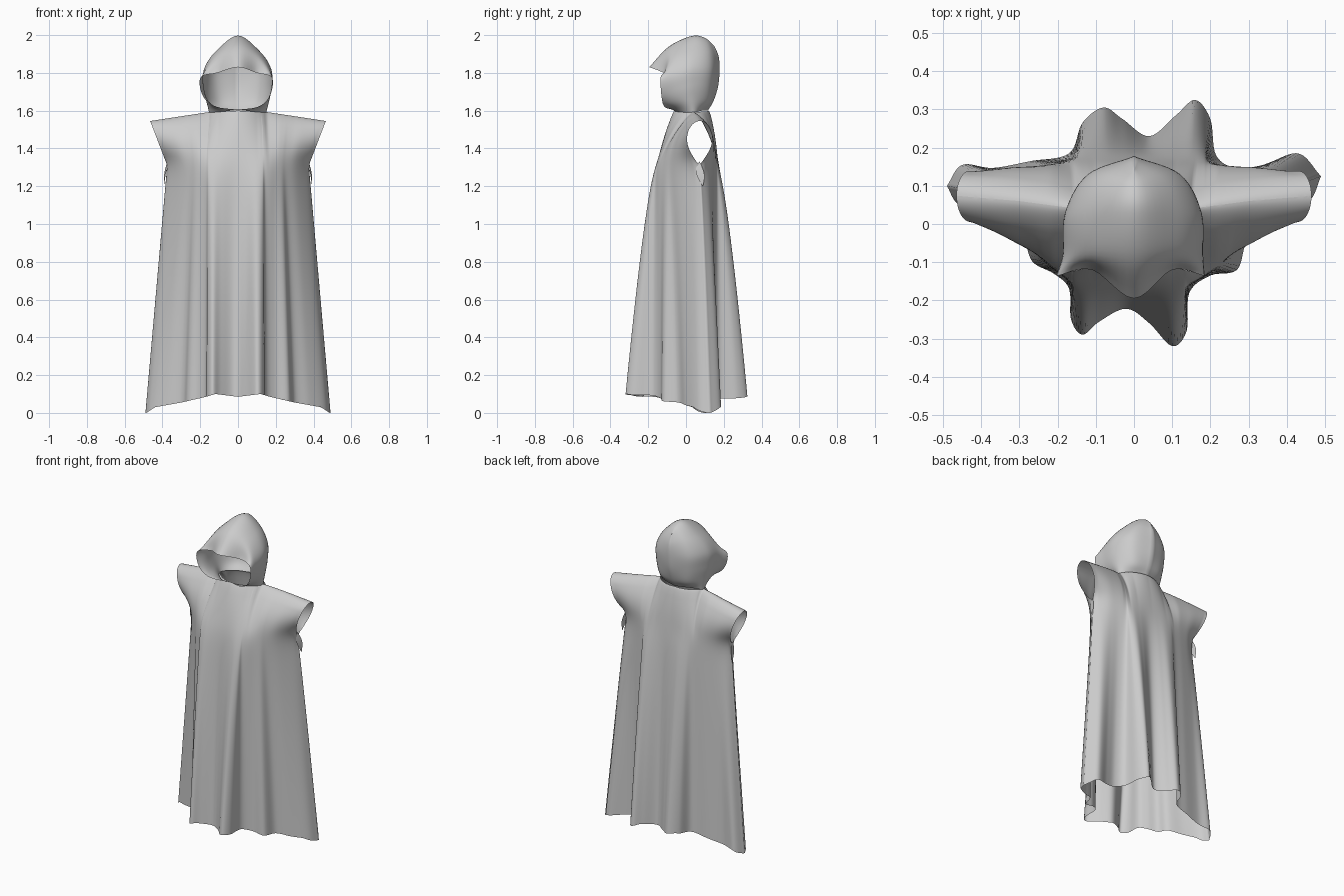
import bpy, bmesh, math
from mathutils import Vector

if "Cube" in bpy.data.objects:
    bpy.data.objects.remove(bpy.data.objects["Cube"])


def interp(x, xs, ys):
    for i in range(len(xs) - 1):
        if x <= xs[i + 1]:
            t = max(0, (x - xs[i]) / (xs[i + 1] - xs[i]))
            return ys[i] + (ys[i + 1] - ys[i]) * t
    return ys[-1]


def spline(pts, n):
    """Open Catmull-Rom curve through pts, sampled at n + 1 points."""
    p = [Vector(q) for q in pts]
    p = [p[0] * 2 - p[1]] + p + [p[-1] * 2 - p[-2]]
    segs, out = len(pts) - 1, []
    for k in range(n + 1):
        f = k / n * segs
        i = min(int(f), segs - 1)
        t = f - i
        a, b, c, d = p[i:i + 4]
        out.append(0.5 * (2 * b + (c - a) * t + (2 * a - 5 * b + 4 * c - d) * t * t
                          + (3 * b - a - 3 * c + d) * t ** 3))
    return out


def relax(row, passes=6):
    for _ in range(passes):
        row = [row[0]] + [(row[i - 1] + 2 * row[i] + row[i + 1]) / 4
                          for i in range(1, len(row) - 1)] + [row[-1]]
    return row


def cloth(name, grids):
    """One smooth mesh from grids of points, welded where they meet."""
    bm = bmesh.new()
    for g in grids:
        v = [[bm.verts.new(p) for p in row] for row in g]
        for r in range(len(v) - 1):
            for c in range(len(v[0]) - 1):
                bm.faces.new((v[r][c], v[r][c + 1], v[r + 1][c + 1], v[r + 1][c]))
    bmesh.ops.remove_doubles(bm, verts=bm.verts, dist=0.0005)
    bmesh.ops.dissolve_degenerate(bm, edges=bm.edges, dist=0.0001)
    bmesh.ops.recalc_face_normals(bm, faces=bm.faces)
    for f in bm.faces:
        f.smooth = True
    me = bpy.data.meshes.new(name)
    bm.to_mesh(me)
    bm.free()
    ob = bpy.data.objects.new(name, me)
    bpy.context.collection.objects.link(ob)
    return ob


# Wavy hem outlines, from the left tip to the right tip
hem_front = [(-.49, .10), (-.46, .05), (-.38, .0), (-.295, -.04), (-.265, -.10), (-.21, -.13),
             (-.17, -.17), (-.165, -.25), (-.135, -.29), (-.09, -.255), (-.02, -.222),
             (.04, -.26), (.10, -.32), (.138, -.28), (.145, -.18), (.20, -.135), (.27, -.12),
             (.30, -.04), (.38, .0), (.46, .06), (.49, .125)]
hem_back = [(-.49, .10), (-.45, .155), (-.37, .147), (-.27, .165), (-.17, .185), (-.135, .265),
            (-.08, .305), (-.03, .275), (.04, .23), (.11, .285), (.16, .325), (.20, .275),
            (.215, .18), (.27, .145), (.34, .155), (.43, .185), (.49, .125)]


def panel(hem, side):
    """Front (side=-1) or back (side=1) sheet: skirt, chest, shoulder and half sleeve."""
    base, chest, top = [], [], []
    for p in spline(hem, 120):
        ax, s = abs(p.x), math.copysign(1, p.x)
        base.append(Vector((p.x, p.y, interp(ax, [0, .12, .17, .3, .44, .485],
                                             [.085, .1, .085, .055, .03, .0]))))
        cx = interp(ax, [0, .17, .49], [0, .165, .375])
        ys = [-.155, -.162, -.155, -.11, -.045, .07] if side < 0 else [.17, .173, .17, .155, .13, .07]
        chest.append(Vector((s * cx, interp(cx, [0, .1, .16, .22, .3, .375], ys), 1.31)))
        tx = interp(ax, [0, .17, .49], [0, .15, .465])
        ty = interp(tx, [0, .15, .3, .465], [.03, .04, .06, .074])
        if tx < .15:
            ty += side * .09 * (1 - (tx / .15) ** 2) ** .75
        top.append(Vector((s * tx, ty, interp(tx, [0, .15, .25, .465], [1.6, 1.593, 1.578, 1.545]))))
    chest = relax(chest, 10)
    rows = []
    for r in range(37):
        t = r / 36
        row = []
        for b, c in zip(base, chest):
            q = b.lerp(c, t)
            q.y = c.y + (b.y - c.y) * (1 - t) ** .74
            row.append(q)
        rows.append(row)
    for r in range(1, 25):
        t = math.sin(r / 24 * math.pi / 2)
        # teardrop: pointed underarm, round shoulder
        drop = math.sin(t / 1.2 * math.pi) if t < .6 else math.sqrt(max(0, 1 - ((t - .6) / .4) ** 2))
        row = []
        for c, p in zip(chest, top):
            q = c.lerp(p, t)
            amp = interp(abs(p.x), [0, .1, .22, .3, .465], [.01, .012, .045, .05, .067])
            q.y += side * amp * drop
            row.append(q)
        rows.append(row)
    # soften the chest line, keeping the side seams in place
    for c in range(1, 120):
        span = relax([rows[r][c] for r in range(26, 52)], 8 if 4 < c < 116 else 2 * min(c, 120 - c))
        for r, q in zip(range(26, 52), span):
            rows[r][c] = q
    return rows


cloth("cloak_body", [panel(hem_front, -1), panel(hem_back, 1)])

# Hood: half arches from the face opening to the back seam, neck to crown
arches = [
    [(0, -.07, 1.605), (.11, -.115, 1.622), (.17, -.13, 1.68), (.18, -.135, 1.775), (.10, -.12, 1.80), (0, -.195, 1.83)],
    [(.08, -.05, 1.595), (.145, -.07, 1.64), (.175, -.075, 1.71), (.175, -.08, 1.80), (.11, -.08, 1.885), (0, -.09, 1.94)],
    [(.15, .035, 1.59), (.165, .03, 1.66), (.175, .03, 1.74), (.17, .03, 1.83), (.11, .03, 1.92), (0, .03, 1.995)],
    [(.09, .085, 1.6), (.105, .115, 1.65), (.12, .125, 1.74), (.117, .13, 1.83), (.075, .12, 1.92), (0, .10, 1.985)],
    [(0, .115, 1.6), (0, .145, 1.65), (0, .17, 1.73), (0, .178, 1.82), (0, .172, 1.89), (0, .148, 1.945)],
]
full = []
for i, a in enumerate(arches):
    wide = [1.1, 1.03, 1.02, 1, 1][i]
    full.append(spline([(-x * wide, y, z) for x, y, z in a] + a[-2::-1], 60))
cloth("hood", [[spline([arch[k] for arch in full], 28) for k in range(61)]])

# Small hanging cloth tips under the arms
for side, label in ((-1, "left"), (1, "right")):
    left = [(.374, .07, 1.33), (.378, .052, 1.29), (.385, .06, 1.25), (.392, .088, 1.2)]
    right = [(.374, .072, 1.33), (.386, .09, 1.29), (.392, .098, 1.25), (.392, .09, 1.2)]
    grid = [[Vector((side * p.x, p.y, p.z)) for p in spline(e, 10)] for e in (left, right)]
    cloth("underarm_tip_" + label, [grid])
